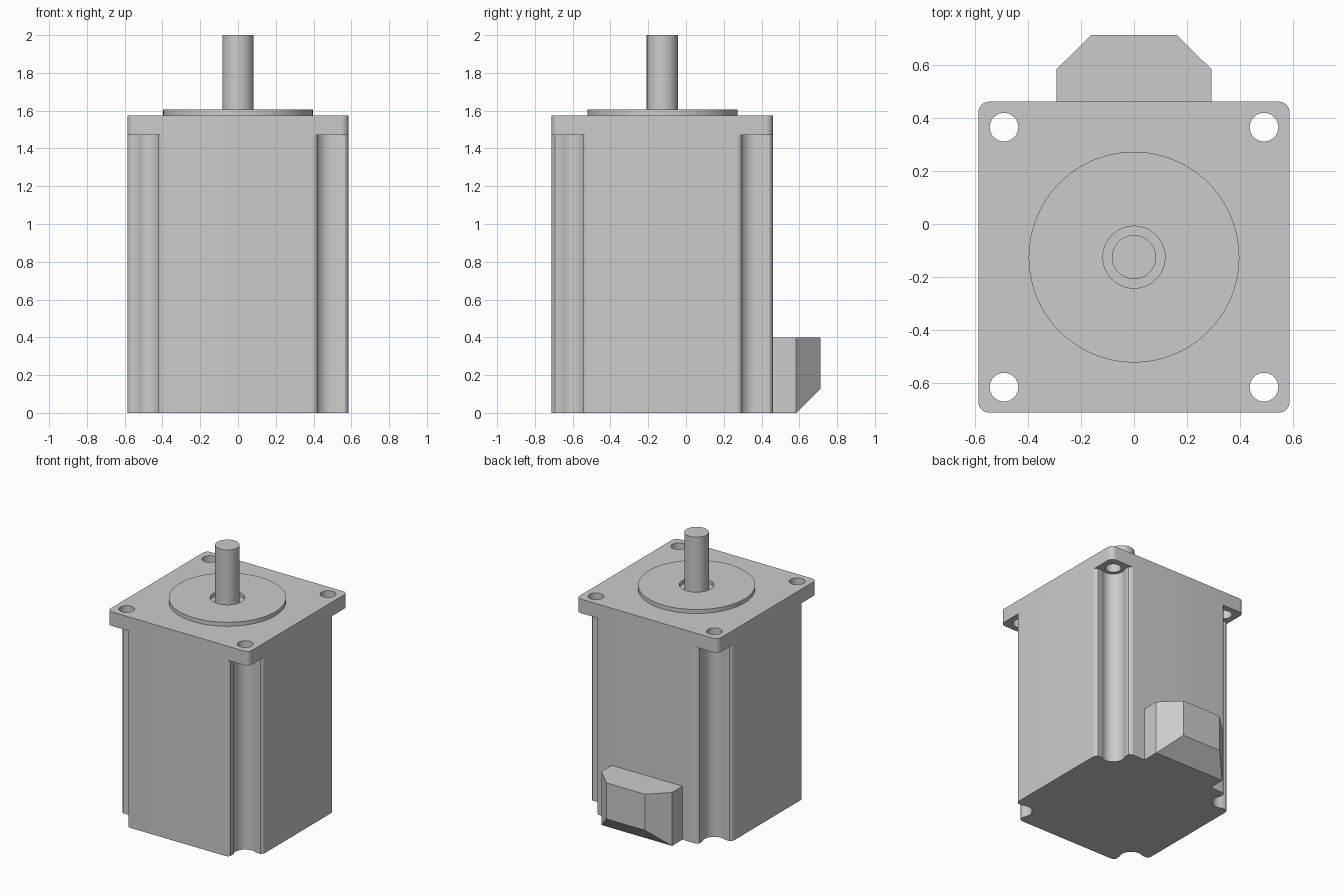
import bpy, bmesh
from math import cos, sin, radians, atan2, degrees, hypot
from mathutils import Vector

cube = bpy.data.objects.get("Cube")
if cube:
    bpy.data.objects.remove(cube, do_unlink=True)

grey = bpy.data.materials.new("light grey metal")
grey.use_nodes = True
colour = (0.6, 0.6, 0.6, 1)
grey.diffuse_color = colour
grey.node_tree.nodes["Principled BSDF"].inputs["Base Color"].default_value = colour

CENTRE_Y = -0.125   # motor axis
HALF = 0.586        # half width of the square body
HOLE = 0.49         # screw hole offset from the axis


def arc(cx, cy, r, a0, a1, n):
    """Points along an arc, angles in degrees."""
    angles = [radians(a0 + (a1 - a0) * i / n) for i in range(n + 1)]
    return [(cx + r * cos(a), cy + r * sin(a)) for a in angles]


def circle(r, n=64, cx=0, cy=0):
    return arc(cx, cy, r, 0, 360, n)[:-1]


def four_corners(corner):
    """Repeat one corner's points around the axis."""
    pts = []
    for k in range(4):
        c, s = (1, 0, -1, 0)[k], (0, 1, 0, -1)[k]
        pts += [(x * c - y * s, x * s + y * c) for x, y in corner]
    return pts


def prism(name, loops, z0, z1, cut=None, y=CENTRE_Y):
    """Extrude an outline, with optional hole loops, from z0 to z1."""
    bm = bmesh.new()
    edges = []
    for loop in loops:
        vs = [bm.verts.new((px, py + y, z0)) for px, py in loop]
        edges += [bm.edges.new((a, b)) for a, b in zip(vs, vs[1:] + vs[:1])]
    if len(loops) == 1:
        bm.faces.new(vs)
    else:
        bmesh.ops.triangle_fill(bm, edges=edges, use_beauty=True)
    ext = bmesh.ops.extrude_face_region(bm, geom=bm.faces[:], use_keep_orig=True)
    top = [v for v in ext["geom"] if isinstance(v, bmesh.types.BMVert)]
    bmesh.ops.translate(bm, verts=top, vec=(0, 0, z1 - z0))
    if cut:
        geom = bm.verts[:] + bm.edges[:] + bm.faces[:]
        res = bmesh.ops.bisect_plane(bm, geom=geom, plane_co=cut[0],
                                     plane_no=cut[1], clear_outer=True)
        rim = [e for e in res["geom_cut"] if isinstance(e, bmesh.types.BMEdge)]
        bmesh.ops.contextual_create(bm, geom=rim)
    bmesh.ops.recalc_face_normals(bm, faces=bm.faces[:])
    mesh = bpy.data.meshes.new(name)
    bm.to_mesh(mesh)
    bm.free()
    mesh.materials.append(grey)
    ob = bpy.data.objects.new(name, mesh)
    bpy.context.collection.objects.link(ob)
    bpy.ops.object.select_all(action='DESELECT')
    ob.select_set(True)
    bpy.context.view_layer.objects.active = ob
    bpy.ops.object.shade_smooth_by_angle(angle=radians(30))
    return ob


# Body with a scooped, rounded channel down each corner
ROUND, SCOOP, EDGE = 0.036, 0.08, 0.39
turn = degrees(atan2(HOLE - EDGE, HALF - ROUND - HOLE))
channel = (arc(HALF - ROUND, EDGE, ROUND, 0, 180 - turn - 60, 8)
           + arc(HOLE, HOLE, SCOOP, -turn, turn - 270, 18)
           + arc(EDGE, HALF - ROUND, ROUND, turn - 30, 90, 8))
prism("motor_body", [four_corners(channel)], 0, 1.47)

# Square mounting flange with four screw holes
flange = four_corners(arc(HALF - 0.04, HALF - 0.04, 0.04, 0, 90, 8))
holes = [circle(0.054, 32, sx * HOLE, sy * HOLE)
         for sx in (-1, 1) for sy in (-1, 1)]
prism("mounting_flange", [flange] + holes, 1.47, 1.575)

# Raised centring ring and output shaft
prism("centring_ring", [circle(0.397, 96), circle(0.117, 48)], 1.575, 1.605)
prism("output_shaft", [circle(0.083, 48)], 1.5, 2)

# Cable connector at the back, chamfered at both sides and underneath
BACK = 0.713
housing = [(-0.293, 0.45), (0.293, 0.45), (0.293, 0.582),
           (0.16, BACK), (-0.16, BACK), (-0.293, 0.582)]
prism("connector_housing", [housing], 0, 0.4, y=0,
      cut=(Vector((0, BACK, 0.13)), Vector((0, 1, -1))))
